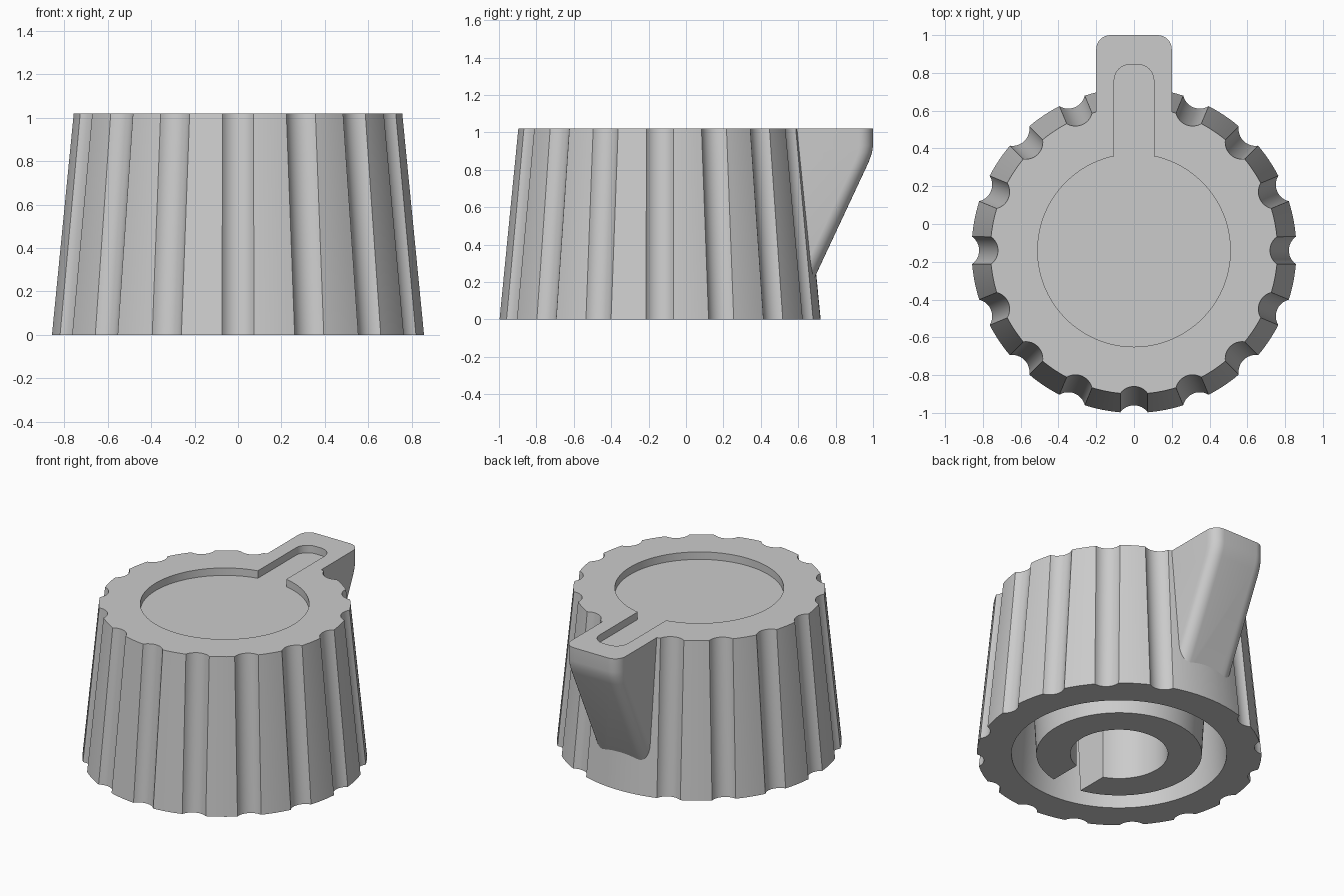
import bpy, bmesh, math

if "Cube" in bpy.data.objects:
    bpy.data.objects.remove(bpy.data.objects["Cube"])

HEIGHT = 1.02
CENTRE = -0.14      # y of the knob axis
FLUTES = 16


def arc(cx, cy, r, start, end, steps):
    """Points along an arc, angles in radians."""
    angles = [start + (end - start) * i / steps for i in range(steps + 1)]
    return [(cx + r * math.cos(a), cy + r * math.sin(a)) for a in angles]


def circle(r, steps=96):
    return arc(0, CENTRE, r, 0, math.tau, steps)[:-1]


def loft(name, rings):
    """Closed solid through (z, outline) rings with equal point counts."""
    bm = bmesh.new()
    loops = [[bm.verts.new((x, y, z)) for x, y in pts] for z, pts in rings]
    n = len(loops[0])
    for low, high in zip(loops, loops[1:]):
        for i in range(n):
            j = (i + 1) % n
            bm.faces.new((low[i], low[j], high[j], high[i]))
    bm.faces.new(loops[0][::-1])
    bm.faces.new(loops[-1])
    bmesh.ops.recalc_face_normals(bm, faces=bm.faces)
    mesh = bpy.data.meshes.new(name)
    bm.to_mesh(mesh)
    bm.free()
    obj = bpy.data.objects.new(name, mesh)
    bpy.context.collection.objects.link(obj)
    return obj


def combine(target, tool, operation):
    """Apply a boolean and discard the tool object."""
    mod = target.modifiers.new(operation, "BOOLEAN")
    mod.operation = operation
    mod.solver = "EXACT"
    mod.object = tool
    bpy.context.view_layer.objects.active = target
    bpy.ops.object.modifier_apply(modifier=mod.name)
    bpy.data.objects.remove(tool)


def fluted_outline(radius):
    """Circle with scooped grooves, left plain where the pointer sits."""
    groove, offset = 0.09, radius + 0.05
    half = math.acos((radius**2 + offset**2 - groove**2) / (2 * radius * offset))
    sweep = math.atan2(radius * math.sin(half), offset - radius * math.cos(half))
    pitch = math.tau / FLUTES
    pts = []
    for k in range(FLUTES):
        a = k * pitch
        if k == FLUTES // 4:
            pts += arc(0, CENTRE, radius, a - half, a + half, 12)
        else:
            gx, gy = offset * math.cos(a), CENTRE + offset * math.sin(a)
            pts += arc(gx, gy, groove, a + math.pi + sweep, a + math.pi - sweep, 12)
        pts += arc(0, CENTRE, radius, a + half, a + pitch - half, 6)[1:-1]
    return pts


def tongue(half_width, back, tip, corner):
    """Rectangle reaching towards +y with two rounded corners."""
    x, y = half_width - corner, tip - corner
    return ([(-half_width, back), (half_width, back)]
            + arc(x, y, corner, 0, math.pi / 2, 8)
            + arc(-x, y, corner, math.pi / 2, math.pi, 8))


# Tapered fluted body
knob = loft("knob", [(0, fluted_outline(0.86)), (HEIGHT, fluted_outline(0.76))])

# Pointer arm with a sloping underside
profile = [(0.15, 0.653), (0.84, 0.976), (0.89, 0.994), (0.93, 1.0), (HEIGHT, 1.0)]
arm = loft("pointer_arm", [(z, tongue(0.2, 0.3, tip, 0.075)) for z, tip in profile])
combine(knob, arm, "UNION")

# Shallow keyhole recess in the top
slot = 0.105
a = math.asin(slot / 0.51)
keyhole = (arc(0, CENTRE, 0.51, math.pi / 2 + a, math.pi * 2.5 - a, 96)
           + tongue(slot, 0, 0.845, 0.085)[2:])
recess = loft("recess_cutter", [(HEIGHT - 0.05, keyhole), (HEIGHT + 0.1, keyhole)])
combine(knob, recess, "DIFFERENCE")

# Hollow underside
cavity = loft("cavity_cutter", [(-0.1, circle(0.656)), (0.87, circle(0.60))])
combine(knob, cavity, "DIFFERENCE")


# Split shaft socket inside the hollow
def split_ring(outer, inner):
    a, b = math.asin(slot / outer), math.asin(slot / inner)
    down = -math.pi / 2
    return (arc(0, CENTRE, outer, down + a, down + math.tau - a, 80)
            + arc(0, CENTRE, inner, down + math.tau - b, down + b, 64))


socket = loft("shaft_socket", [(0, split_ring(0.5, 0.295)), (0.9, split_ring(0.55, 0.295))])
combine(knob, socket, "UNION")

# Single plain grey finish
grey = bpy.data.materials.new("plain_grey")
grey.use_nodes = True
colour = (0.6, 0.6, 0.6, 1)
grey.diffuse_color = colour
grey.node_tree.nodes["Principled BSDF"].inputs["Base Color"].default_value = colour
knob.data.materials.clear()
knob.data.materials.append(grey)
for face in knob.data.polygons:
    face.material_index = 0

bpy.ops.object.select_all(action="DESELECT")
knob.select_set(True)
bpy.context.view_layer.objects.active = knob
bpy.ops.object.shade_smooth_by_angle(angle=math.radians(30))
